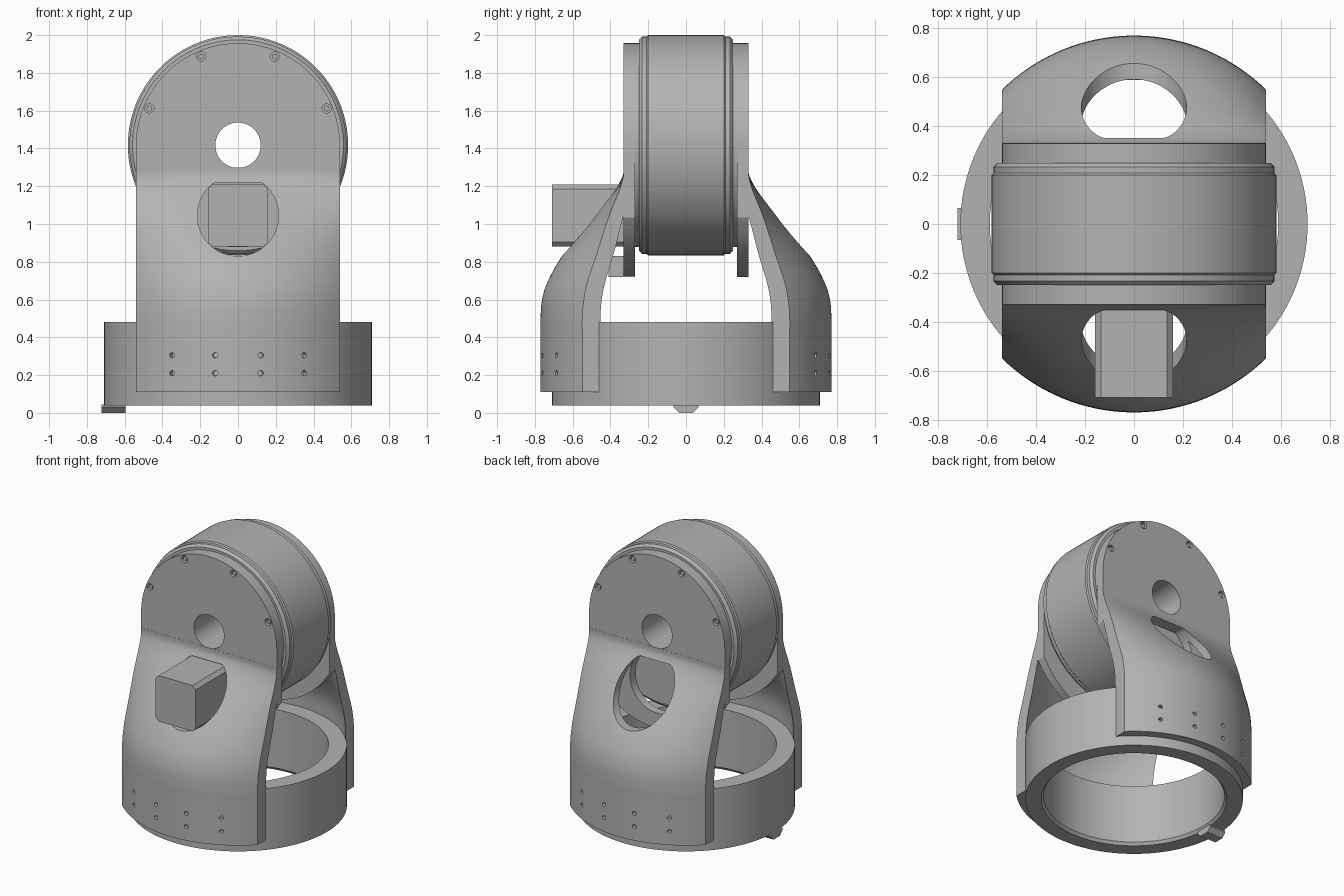
import bpy, bmesh
from math import sin, cos, pi, sqrt, radians
from mathutils import Matrix, Vector

cube = bpy.data.objects.get("Cube")
if cube:
    bpy.data.objects.remove(cube, do_unlink=True)

grey = bpy.data.materials.new("machined grey")
grey.use_nodes = True
GREY = (0.45, 0.45, 0.45, 1)
grey.diffuse_color = GREY
grey.node_tree.nodes["Principled BSDF"].inputs["Base Color"].default_value = GREY

HUB_Z = 1.417      # height of the drum axis
HALF_W = 0.54      # half width of the fork arms
FRONT, BACK = Matrix.Identity(4), Matrix.Rotation(pi, 4, 'Z')


def finish(name, bm):
    bmesh.ops.recalc_face_normals(bm, faces=bm.faces)
    mesh = bpy.data.meshes.new(name)
    bm.to_mesh(mesh)
    bm.free()
    mesh.materials.append(grey)
    ob = bpy.data.objects.new(name, mesh)
    bpy.context.collection.objects.link(ob)
    return ob


def smooth(ob):
    bpy.ops.object.select_all(action='DESELECT')
    ob.select_set(True)
    bpy.context.view_layer.objects.active = ob
    bpy.ops.object.shade_smooth_by_angle(angle=radians(30))


def skin(bm, loops, cyclic=False):
    """Join matching closed loops of points into a solid."""
    rows = [[bm.verts.new(p) for p in loop] for loop in loops]
    n = len(rows[0])
    pairs = list(zip(rows, rows[1:])) + ([(rows[-1], rows[0])] if cyclic else [])
    for a, b in pairs:
        for i in range(n):
            j = (i + 1) % n
            bm.faces.new((a[i], a[j], b[j], b[i]))
    if not cyclic:
        bm.faces.new(rows[0])
        bm.faces.new(rows[-1])


def prism(bm, outline, y0, y1, matrix=FRONT):
    """Extrude an (x, z) outline along y."""
    skin(bm, [[matrix @ Vector((x, y, z)) for x, z in outline] for y in (y0, y1)])


def circle(x, z, r, n=32):
    return [(x + r * cos(2 * pi * i / n), z + r * sin(2 * pi * i / n)) for i in range(n)]


def revolve(name, profile, place, n=128):
    bm = bmesh.new()
    skin(bm, [[place(r, h, 2 * pi * i / n) for r, h in profile] for i in range(n)], True)
    ob = finish(name, bm)
    smooth(ob)
    return ob


def cut(ob, cutter_bm):
    """Subtract the cutter solids, then discard them."""
    cutter = finish("cutter", cutter_bm)
    cutter.hide_render = True
    mod = ob.modifiers.new("holes", 'BOOLEAN')
    mod.operation, mod.solver, mod.object = 'DIFFERENCE', 'EXACT', cutter
    bpy.context.view_layer.objects.active = ob
    bpy.ops.object.modifier_apply(modifier=mod.name)
    bpy.data.objects.remove(cutter, do_unlink=True)


def spline(points, steps=5):
    """Catmull-Rom samples through rows of values."""
    out = []
    for i in range(len(points) - 1):
        rows = (points[max(i - 1, 0)], points[i], points[i + 1],
                points[min(i + 2, len(points) - 1)])
        for s in range(steps):
            t = s / steps
            out.append([b + 0.5 * t * (c - a + t * (2*a - 5*b + 4*c - d + t * (3*(b - c) + d - a)))
                        for a, b, c, d in zip(*rows)])
    return out + [points[-1]]


# Base ring
revolve("base_ring", [(0.605, 0.04), (0.71, 0.04), (0.71, 0.48), (0.59, 0.48), (0.59, 0.06)],
        lambda r, h, a: (r * cos(a), r * sin(a), h))

# Drum with stepped, chamfered rims and an open bore
half = [(0.12, 0.27), (0.54, 0.27), (0.54, 0.25), (0.558, 0.25), (0.575, 0.233),
        (0.575, 0.208), (0.583, 0.2)]
revolve("drum", half + [(r, -h) for r, h in reversed(half)],
        lambda r, h, a: (r * cos(a), h, HUB_Z + r * sin(a)))

# Shared outlines
window = [(x, min(z, 1.22)) for x, z in circle(0, 1.045, 0.215, 64)]
drop = 1.035 - 0.72
low_r = (HALF_W ** 2 + drop ** 2) / (2 * drop)
plate_outline = [(HALF_W * cos(pi * i / 64), HUB_Z + HALF_W * sin(pi * i / 64)) for i in range(65)]
for i in range(33):
    x = HALF_W * (i / 16 - 1)
    plate_outline.append((x, 0.72 + low_r - sqrt(low_r ** 2 - x * x)))
screws = [(0.508 * cos(a), HUB_Z + 0.508 * sin(a))
          for a in (radians(-22.5 + 45 * k) for k in range(6))]

# Arm section by height: z, outer y, inner y, amount of roundness
ARM = [(0.11, 0.77, 0.705, 1), (0.4, 0.77, 0.705, 1), (0.5, 0.77, 0.705, 1),
       (0.6, 0.762, 0.698, 1), (0.7, 0.73, 0.665, 0.95), (0.84, 0.65, 0.585, 0.8),
       (1.03, 0.5, 0.435, 0.4), (1.17, 0.385, 0.325, 0.13), (1.25, 0.337, 0.285, 0.02),
       (1.3, 0.331, 0.28, 0)]
xs = [HALF_W * (i / 20 - 1) for i in range(41)]


def bow(x, r):
    return r - sqrt(r * r - x * x)


for side, turn in (("front", FRONT), ("back", BACK)):
    # Curved fork arm
    bm = bmesh.new()
    loops = []
    for z, outer, inner, k in spline(ARM):
        loop = [(x, -outer + k * bow(x, 0.77), z) for x in xs]
        loop += [(x, -inner + k * bow(x, 0.705), z) for x in reversed(xs)]
        loops.append([turn @ Vector(p) for p in loop])
    skin(bm, loops)
    arm = finish(side + "_arm", bm)
    tools = bmesh.new()
    prism(tools, window, -0.9, -0.2, turn)
    for angle in (-27, -9, 9, 27):
        spin = turn @ Matrix.Rotation(radians(angle), 4, 'Z')
        for z in (0.21, 0.305):
            prism(tools, circle(0, z, 0.014, 16), -0.8, -0.74, spin)
    cut(arm, tools)
    smooth(arm)

    # Flat bearing plate
    bm = bmesh.new()
    prism(bm, plate_outline, -0.33, -0.27, turn)
    plate = finish(side + "_plate", bm)
    tools = bmesh.new()
    prism(tools, window, -0.4, -0.2, turn)
    prism(tools, circle(0, HUB_Z, 0.12, 64), -0.4, -0.2, turn)
    for x, z in screws:
        prism(tools, circle(x, z, 0.024, 24), -0.4, -0.295, turn)
    cut(plate, tools)
    smooth(plate)

    # Screws in the counterbores
    bm = bmesh.new()
    for x, z in screws:
        prism(bm, circle(x, z, 0.015, 20), -0.322, -0.29, turn)
    smooth(finish(side + "_screws", bm))

# Motor with chamfered edges
bm = bmesh.new()
w, c, lo, hi = 0.16, 0.025, 0.88, 1.21
prism(bm, [(-w + c, lo), (w - c, lo), (w, lo + c), (w, hi - c),
           (w - c, hi), (-w + c, hi), (-w, hi - c), (-w, lo + c)], -0.71, -0.26)
finish("motor", bm)

# Motor connector under the motor
bm = bmesh.new()
prism(bm, [(-0.1, 0.72), (0.1, 0.72), (0.1, 0.83), (-0.1, 0.83)], -0.41, -0.27)
finish("motor_connector", bm)

# Index tab under the ring, on the model's right
bm = bmesh.new()
skin(bm, [[(x, -0.035, 0), (x, 0.035, 0), (x, 0.065, 0.03), (x, 0.065, 0.045),
           (x, -0.065, 0.045), (x, -0.065, 0.03)] for x in (-0.722, -0.595)])
finish("index_tab", bm)
